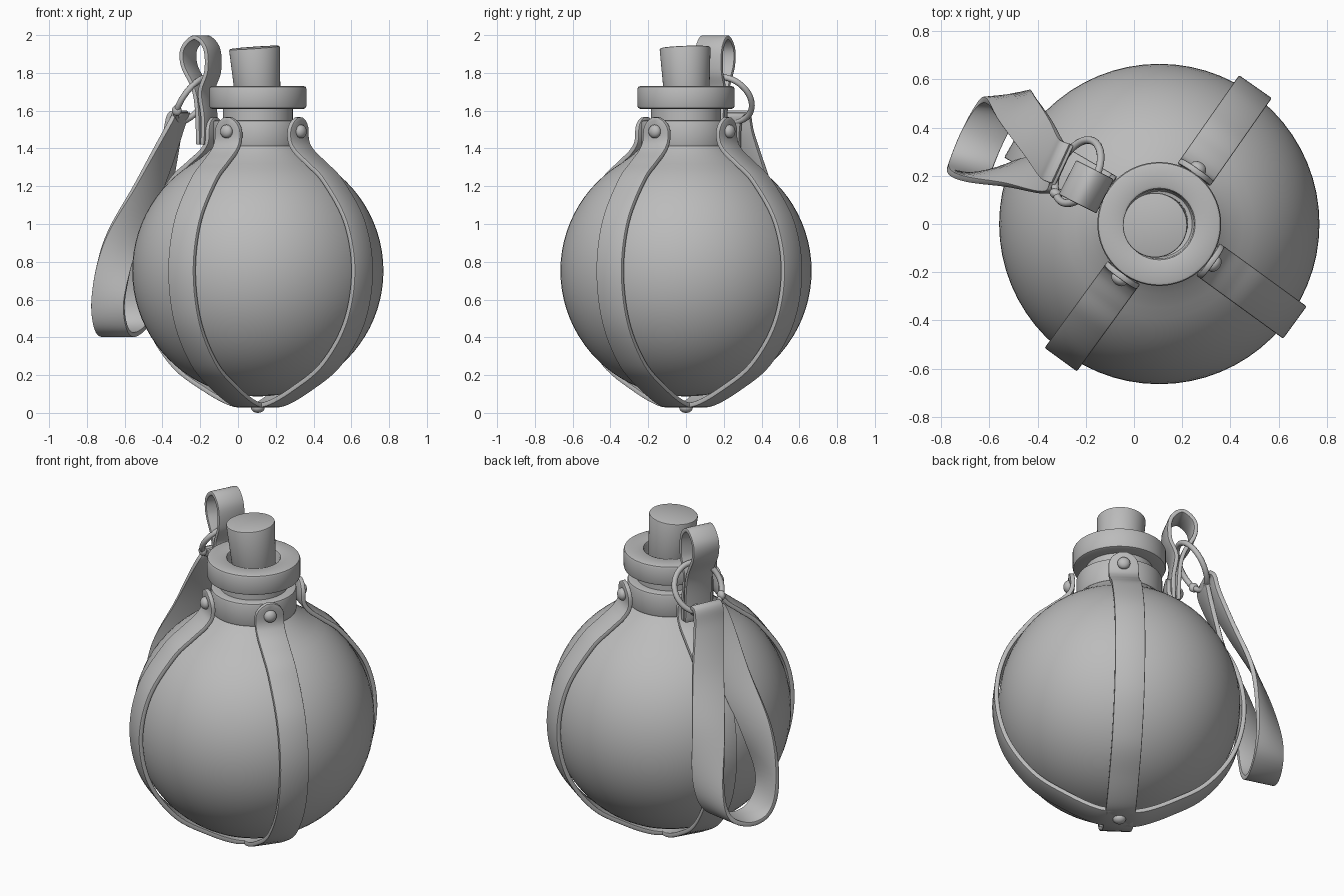
import bpy, bmesh, math
from mathutils import Vector

old = bpy.data.objects.get("Cube")
if old:
    bpy.data.objects.remove(old, do_unlink=True)

grey = bpy.data.materials.new("plain grey")
grey.use_nodes = True
COLOR = (0.5, 0.5, 0.5, 1)
grey.diffuse_color = COLOR
grey.node_tree.nodes["Principled BSDF"].inputs["Base Color"].default_value = COLOR

AXIS = Vector((0.105, 0, 0))   # vertical axis of the flask
UP = Vector((0, 0, 1))


def finish(name, bm, solid=0, bevel=0, angle=40):
    """Turn a bmesh into a shaded object with its modifiers applied."""
    bmesh.ops.recalc_face_normals(bm, faces=bm.faces)
    mesh = bpy.data.meshes.new(name)
    bm.to_mesh(mesh)
    bm.free()
    ob = bpy.data.objects.new(name, mesh)
    bpy.context.collection.objects.link(ob)
    mesh.materials.append(grey)
    if solid:
        m = ob.modifiers.new("thickness", 'SOLIDIFY')
        m.thickness, m.offset = solid, 0
    if bevel:
        m = ob.modifiers.new("soft edges", 'BEVEL')
        m.width, m.segments, m.limit_method = bevel, 2, 'ANGLE'
        m.angle_limit = math.radians(50)
    bpy.ops.object.select_all(action='DESELECT')
    ob.select_set(True)
    bpy.context.view_layer.objects.active = ob
    bpy.ops.object.convert(target='MESH')
    bpy.ops.object.shade_smooth_by_angle(angle=math.radians(angle))
    return ob


def lathe(name, profile, bevel=0, steps=64):
    """Spin (radius, height) points around the flask axis."""
    bm = bmesh.new()
    vs = [bm.verts.new(AXIS + Vector((r, 0, z))) for r, z in profile]
    es = [bm.edges.new(p) for p in zip(vs, vs[1:])]
    bmesh.ops.spin(bm, geom=vs + es, cent=AXIS, axis=UP,
                   angle=math.tau, steps=steps, use_duplicate=False)
    bmesh.ops.remove_doubles(bm, verts=bm.verts, dist=0.0005)
    return finish(name, bm, bevel=bevel)


def smooth(points, n=7):
    """Catmull-Rom interpolation through the points."""
    p = [Vector(q) for q in points]
    p = [2 * p[0] - p[1]] + p + [2 * p[-1] - p[-2]]
    out = []
    for a, b, c, d in zip(p, p[1:], p[2:], p[3:]):
        for i in range(n):
            t = i / n
            out.append(0.5 * (2 * b + (c - a) * t + (2 * a - 5 * b + 4 * c - d) * t ** 2
                              + (3 * b - a - 3 * c + d) * t ** 3))
    return out + [p[-2]]


def ribbon(name, centres, widths, half, rounded=False, thick=0.026):
    """Leather strip along a path; widths gives its cross direction."""
    bm = bmesh.new()
    rows, s = [], 0
    for i, (c, w) in enumerate(zip(centres, widths)):
        if i:
            s += (c - centres[i - 1]).length
        h = half
        if rounded and s < half:
            h = max(0.02, math.sqrt(half ** 2 - (half - s) ** 2))
        rows.append([bm.verts.new(c + w.normalized() * h * k) for k in (-1, 0, 1)])
    for a, b in zip(rows, rows[1:]):
        for i in range(2):
            bm.faces.new((a[i], a[i + 1], b[i + 1], b[i]))
    return finish(name, bm, solid=thick, bevel=0.006)


def frame(degrees):
    """Outward and sideways directions at an angle around the flask."""
    a = math.radians(degrees)
    return Vector((math.cos(a), math.sin(a), 0)), Vector((math.sin(a), -math.cos(a), 0))


def rivet(name, place, direction, size=0.036):
    bm = bmesh.new()
    bmesh.ops.create_uvsphere(bm, u_segments=20, v_segments=12, radius=size)
    bmesh.ops.scale(bm, vec=(1, 1, 0.75), verts=bm.verts)
    ob = finish(name, bm)
    ob.location = place
    ob.rotation_euler = direction.to_track_quat('Z', 'Y').to_euler()


# Round body with a short flare into the neck
R, MID = 0.665, 0.752
body = [(R * math.sin(a), MID - R * math.cos(a))
        for a in (math.radians(i * 4.5) for i in range(34))]
lathe("flask_body", body + [(0.29, 1.36), (0.25, 1.395), (0.22, 1.425), (0.2, 1.45)])

# Neck, collar band and lip
lathe("neck", [(0.185, 1.4), (0.185, 1.65)])
lathe("neck_band", [(0.18, 1.41), (0.236, 1.41), (0.236, 1.55), (0.18, 1.55)], 0.012)
lathe("lip", [(0.15, 1.61), (0.257, 1.61), (0.257, 1.73), (0.145, 1.73),
              (0.14, 1.66), (0, 1.66)], 0.014)

# Slightly tilted stopper
bm = bmesh.new()
bmesh.ops.create_cone(bm, cap_ends=True, segments=48, radius1=0.118, radius2=0.135, depth=0.29)
stopper = finish("stopper", bm, bevel=0.008)
stopper.location = (0.097, 0, 1.79)
stopper.rotation_euler = (math.radians(2), math.radians(-4), 0)

# Four harness straps that meet under the body
harness = [(0.268, 1.565), (0.264, 1.45), (0.30, 1.385), (0.38, 1.32), (0.49, 1.225),
           (0.632, 1.01), (0.683, 0.75), (0.63, 0.48), (0.48, 0.26), (0.29, 0.13),
           (0.12, 0.05), (0, 0.042)]
for i, angle in enumerate((55, 150, 234, 324)):
    out, side = frame(angle)
    path = smooth([AXIS + out * r + UP * z for r, z in harness])
    ribbon(f"harness_strap_{i + 1}", path, [side] * len(path), 0.083, True)
    lift = 0.33 if i == 1 else 0.282
    rivet(f"strap_rivet_{i + 1}", AXIS + out * lift + UP * 1.49, out)
rivet("bottom_rivet", AXIS + UP * 0.027, -UP)

# Folded loop that holds the ring
out, side = frame(153)
fold = [(0.29, 1.42), (0.288, 1.56), (0.305, 1.70), (0.268, 1.81), (0.275, 1.93), (0.34, 1.987),
        (0.408, 1.93), (0.408, 1.84), (0.35, 1.73), (0.325, 1.62), (0.316, 1.42)]
path = smooth([AXIS + out * r + UP * z for r, z in fold])
ribbon("ring_loop", path, [side] * len(path), 0.08, thick=0.024)

# Metal ring leaning outwards from the loop, with a small bead
hang = (out * 0.55 - UP * 0.83).normalized()
centre = AXIS + out * 0.40 + side * 0.04 + UP * 1.66
bm = bmesh.new()
STEPS, SIDES = 40, 10
grid = []
for i in range(STEPS):
    a = math.tau * i / STEPS
    radial = hang * math.cos(a) + side * math.sin(a)
    normal = hang.cross(side)
    grid.append([bm.verts.new(centre + radial * (0.142 + 0.016 * math.cos(b))
                              + normal * 0.016 * math.sin(b))
                 for b in (math.tau * j / SIDES for j in range(SIDES))])
for i in range(STEPS):
    for j in range(SIDES):
        k, m = (i + 1) % STEPS, (j + 1) % SIDES
        bm.faces.new((grid[i][j], grid[k][j], grid[k][m], grid[i][m]))
finish("metal_ring", bm)
rivet("ring_bead", centre + (hang * 0.5 - side * 0.87) * 0.142, side, 0.028)

# Long twisted carrying strap: path and cross direction
carry = [((-0.30, 0.25, 1.59), (0.42, 0.91, 0)),
         ((-0.33, 0.21, 1.52), (0.45, 0.89, 0)),
         ((-0.47, 0.22, 1.20), (0.75, 0.66, -0.25)),
         ((-0.62, 0.21, 0.90), (0.92, 0.25, -0.25)),
         ((-0.685, 0.20, 0.62), (0.96, -0.26, -0.05)),
         ((-0.675, 0.25, 0.46), (0.96, -0.28, 0)),
         ((-0.63, 0.36, 0.415), (0.95, -0.30, 0)),
         ((-0.56, 0.49, 0.48), (0.96, -0.10, 0)),
         ((-0.52, 0.525, 0.65), (0.95, 0.20, 0)),
         ((-0.48, 0.47, 0.95), (0.8, 0.6, 0)),
         ((-0.40, 0.36, 1.25), (0.6, 0.8, 0)),
         ((-0.35, 0.28, 1.47), (0.45, 0.89, 0)),
         ((-0.33, 0.26, 1.57), (0.42, 0.91, 0)),
         ((-0.30, 0.25, 1.59), (0.42, 0.91, 0))]
ribbon("carrying_strap", smooth([c for c, w in carry]), smooth([w for c, w in carry]), 0.09)
